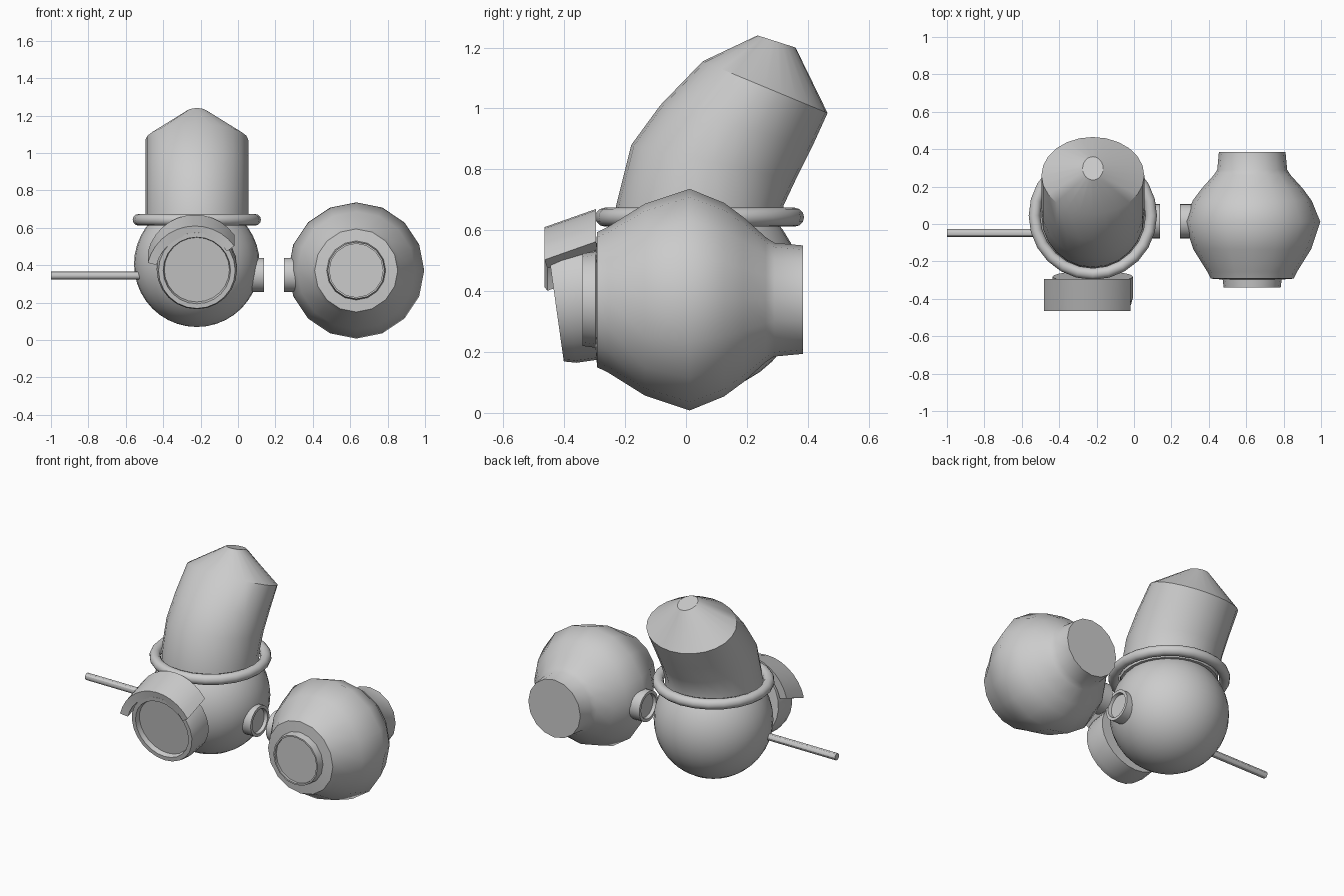
import bpy, bmesh
from math import sin, cos, pi, radians
from mathutils import Matrix, Vector

if "Cube" in bpy.data.objects:
    bpy.data.objects.remove(bpy.data.objects["Cube"])


def finish(name, bm, angle=30):
    bmesh.ops.remove_doubles(bm, verts=bm.verts, dist=1e-5)
    bmesh.ops.recalc_face_normals(bm, faces=bm.faces)
    mesh = bpy.data.meshes.new(name)
    bm.to_mesh(mesh)
    bm.free()
    ob = bpy.data.objects.new(name, mesh)
    bpy.context.collection.objects.link(ob)
    bpy.ops.object.select_all(action='DESELECT')
    ob.select_set(True)
    bpy.context.view_layer.objects.active = ob
    bpy.ops.object.shade_smooth_by_angle(angle=radians(angle))
    return ob


def loft(name, rings, caps=True, angle=30):
    """Skin a list of equal-length closed point loops."""
    bm = bmesh.new()
    loops = [[bm.verts.new(p) for p in r] for r in rings]
    n = len(loops[0])
    for a, b in zip(loops, loops[1:]):
        for i in range(n):
            j = (i + 1) % n
            bm.faces.new((a[i], a[j], b[j], b[i]))
    if caps:
        bm.faces.new(loops[0])
        bm.faces.new(loops[-1])
    return finish(name, bm, angle)


def revolve(name, profile, centre, direction, n, angle=30):
    """Spin (radius, height) points about an axis, capping both ends."""
    rot = Vector(direction).to_track_quat('Z', 'Y').to_matrix().to_4x4()
    m = Matrix.Translation(centre) @ rot
    rings = [[m @ Vector((r * cos(2 * pi * i / n), r * sin(2 * pi * i / n), h))
              for i in range(n)] for r, h in profile]
    return loft(name, rings, True, angle)


# left ball
CX, CY = -0.22, 0.045
bm = bmesh.new()
bmesh.ops.create_uvsphere(bm, u_segments=32, v_segments=20, radius=0.336,
                          matrix=Matrix.Translation((CX, CY, 0.406)))
finish("left_ball", bm)

# collar ring around the top of the ball
R, r, N, M = 0.312, 0.031, 24, 12
rings = []
for i in range(N + 1):
    a = 2 * pi * i / N
    rings.append([(CX + (R + r * cos(2 * pi * k / M)) * cos(a),
                   CY + (R + r * cos(2 * pi * k / M)) * sin(a),
                   0.643 + r * sin(2 * pi * k / M)) for k in range(M)])
loft("collar_ring", rings, caps=False, angle=50)

# backward-bending stack: front (y, z), back (y, z), half width
sections = [((-0.235, 0.62), (0.32, 0.62), 0.275),
            ((-0.23, 0.68), (0.32, 0.68), 0.275),
            ((-0.18, 0.88), (0.36, 0.765), 0.275),
            ((-0.085, 1.01), (0.415, 0.875), 0.275),
            ((0.055, 1.155), (0.465, 0.985), 0.275),
            ((0.235, 1.24), (0.36, 1.20), 0.055)]
rings = []
for f, b, w in sections:
    mid, half = (Vector(f) + Vector(b)) / 2, (Vector(b) - Vector(f)) / 2
    loop = []
    for i in range(24):
        a = 2 * pi * i / 24
        p = mid + half * cos(a)
        loop.append((CX + w * sin(a), p.x, p.y))
    rings.append(loop)
loft("bent_stack", rings, angle=35)

# left lens housing, tilted slightly down, with recessed glass
revolve("left_lens", [(0.215, -0.15), (0.215, -0.04), (0.205, 0), (0.18, 0),
                      (0.174, -0.03)],
        (CX, -0.43, 0.372), (0, -cos(radians(8)), -sin(radians(8))), 24)

# curved visor sloping down to the front
rings = []
for i in range(13):
    a = radians(36 + (166 - 36) * i / 12)
    rings.append([(-0.23 + rad * cos(a), y, zc + rad * sin(a))
                  for rad, y, zc in ((0.26, -0.295, 0.41), (0.26, -0.465, 0.35),
                                     (0.212, -0.455, 0.35), (0.212, -0.295, 0.41))])
loft("visor", rings)

# right ball: faceted turned body with rear neck and front lens
revolve("right_ball", [(0.143, -0.325), (0.143, -0.34), (0.152, -0.34), (0.158, -0.297),
                       (0.222, -0.292), (0.24, -0.255), (0.315, -0.135), (0.364, 0.012),
                       (0.318, 0.125), (0.27, 0.19), (0.205, 0.262), (0.187, 0.29),
                       (0.178, 0.385)],
        (0.632, 0, 0.372), (0, 1, 0), 16, 40)

# facing joint sockets on the two balls
for name, x, d in (("left_socket", 0.14, 1), ("right_socket", 0.245, -1)):
    revolve(name, [(0.092, -0.08), (0.092, 0), (0.074, 0), (0.07, -0.02)],
            (x, 0.015, 0.348), (d, 0, 0), 24)

# side rod
revolve("side_rod", [(0.021, 0), (0.021, 0.55)], (-1, -0.048, 0.345), (1, 0, 0), 12)
